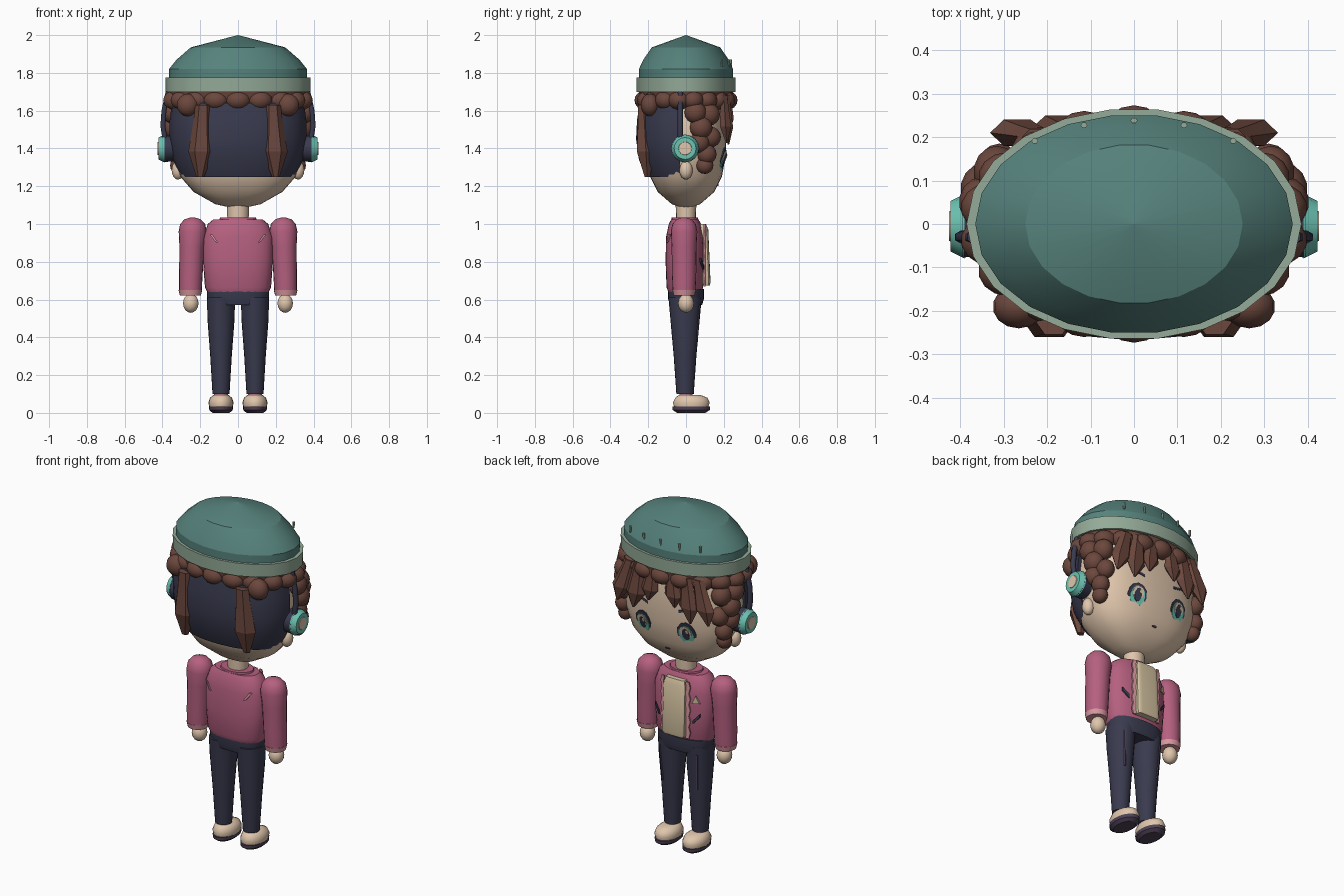
import bpy, bmesh, math
from mathutils import Vector

cube = bpy.data.objects.get("Cube")
if cube:
    bpy.data.objects.remove(cube, do_unlink=True)


def material(name, hex_code):
    """Flat material from an sRGB hex code, stored as linear values."""
    srgb = [int(hex_code[i:i + 2], 16) / 255 for i in (0, 2, 4)]
    col = [c / 12.92 if c < 0.04 else ((c + 0.055) / 1.055) ** 2.4 for c in srgb] + [1]
    m = bpy.data.materials.new(name)
    m.use_nodes = True
    m.diffuse_color = col
    m.node_tree.nodes["Principled BSDF"].inputs["Base Color"].default_value = col
    return m


GREEN = material("hat green", "56827C")
SAGE = material("band sage", "94AB98")
BROWN = material("hair brown", "6B473D")
NAVY = material("dark navy", "393A4E")
SKIN = material("skin", "E0C6AC")
PINK = material("jacket pink", "B5607F")
ROSE = material("trim rose", "D998A0")
MINT = material("mint", "6CC3B2")
CREAM = material("cream", "D6C4A2")
PLUM = material("plum", "4F4257")


def finish(name, bm, mat, angle=32):
    """Turn a bmesh into an object, smooth below the given angle."""
    bmesh.ops.recalc_face_normals(bm, faces=bm.faces[:])
    me = bpy.data.meshes.new(name)
    bm.to_mesh(me)
    bm.free()
    me.materials.append(mat)
    ob = bpy.data.objects.new(name, me)
    bpy.context.collection.objects.link(ob)
    if angle:
        me.polygons.foreach_set("use_smooth", [True] * len(me.polygons))
        me.set_sharp_from_angle(angle=math.radians(angle))
    return ob


def loft(name, rings, mat, segs=24, power=2, center=(0, 0), arc=(0, 2 * math.pi), angle=32):
    """Stack of super-ellipse rings (z, rx, ry, dx, dy), capped at both ends."""
    bm = bmesh.new()
    full = arc[1] - arc[0] > 6.28
    loops = []
    for ring in rings:
        z, rx, ry, dx, dy = (tuple(ring) + (0, 0))[:5]
        loop = []
        for i in range(segs):
            a = arc[0] + (arc[1] - arc[0]) * i / (segs if full else segs - 1)
            c, s = math.cos(a), math.sin(a)
            px = math.copysign(abs(c) ** (2 / power), c) * rx
            py = math.copysign(abs(s) ** (2 / power), s) * ry
            loop.append(bm.verts.new((center[0] + dx + px, center[1] + dy + py, z)))
        loops.append(loop)
    for a, b in zip(loops, loops[1:]):
        for i in range(segs):
            j = (i + 1) % segs
            bm.faces.new((a[i], a[j], b[j], b[i]))
    bm.faces.new(loops[0])
    bm.faces.new(loops[-1])
    bmesh.ops.remove_doubles(bm, verts=bm.verts[:], dist=1e-5)
    return finish(name, bm, mat, angle)


def ball(name, loc, size, mat, segs=14, rows=8):
    bm = bmesh.new()
    bmesh.ops.create_uvsphere(bm, u_segments=segs, v_segments=rows, radius=1)
    for v in bm.verts:
        v.co = Vector(loc) + v.co * Vector(size)
    return finish(name, bm, mat, 50)


def disc(name, x, y, z, r0, r1, depth, mat, segs=16):
    """Disc facing sideways, radius r0 inside and r1 outside."""
    rings = [(0, r0, r0), (depth, r1, r1)]
    ob = loft(name, rings, mat, segs)
    ob.rotation_euler = (0, math.copysign(math.pi / 2, x), 0)
    ob.location = (x, y, z)
    return ob


def tube(name, points, radius, mat):
    cu = bpy.data.curves.new(name, "CURVE")
    cu.dimensions = "3D"
    cu.bevel_depth = radius
    cu.bevel_resolution = 1
    cu.use_fill_caps = True
    sp = cu.splines.new("POLY")
    sp.points.add(len(points) - 1)
    for p, co in zip(sp.points, points):
        p.co = (*co, 1)
    ob = bpy.data.objects.new(name, cu)
    cu.materials.append(mat)
    bpy.context.collection.objects.link(ob)


def plate(name, outline, surface, mat, lift=0.004, side=1):
    """Thin plate with an (x, z) outline, laid over a body surface."""
    bm = bmesh.new()
    face = bm.faces.new([bm.verts.new((x, side * (surface(x, z) + lift), z)) for x, z in outline])
    ext = bmesh.ops.extrude_face_region(bm, geom=[face])["geom"]
    for v in ext:
        if isinstance(v, bmesh.types.BMVert):
            v.co.y -= side * 0.008
    return finish(name, bm, mat, 0)


def oval(cx, cz, rx, rz, n=12):
    return [(cx + rx * math.cos(2 * math.pi * i / n), cz + rz * math.sin(2 * math.pi * i / n)) for i in range(n)]


def lock(name, top, tip, width, depth, blunt=0.12):
    """Faceted strand of hair from top to tip, widest past the middle."""
    top, tip = Vector(top), Vector(tip)
    rings = []
    for t, w in ((0, 0.6), (0.3, 0.75), (0.65, 1), (1, blunt)):
        p = top.lerp(tip, t)
        rings.append((p.z, width * w, depth * w, p.x, p.y))
    return loft(name, rings, BROWN, 6, angle=0)


def head_y(x, z):
    t = min(max((z - 1.17) / 0.2, 0), 1)
    rx, ry = 0.235 + 0.11 * t, 0.155 + 0.057 * t
    return ry * max(1 - (abs(x) / rx) ** 2.5, 0.02) ** 0.4


def torso_y(x, z):
    return 0.102 * max(1 - (abs(x) / 0.185) ** 2.5, 0.02) ** 0.4


# Head and neck
loft("head", [(1.085, 0.03, 0.02), (1.105, 0.12, 0.075), (1.17, 0.235, 0.15), (1.25, 0.305, 0.19),
              (1.37, 0.345, 0.212), (1.5, 0.35, 0.213), (1.62, 0.335, 0.205), (1.72, 0.3, 0.18)], SKIN, 32, 2.5)
loft("neck", [(0.99, 0.055, 0.052), (1.12, 0.06, 0.055)], SKIN, 16)
loft("back_hair", [(1.25, 0.30, 0.20), (1.34, 0.345, 0.24), (1.45, 0.362, 0.255), (1.55, 0.362, 0.25),
                   (1.64, 0.35, 0.235)], NAVY, 20, 2.3, (0, -0.01), (math.pi * 1.02, math.pi * 1.98))

# Beanie
loft("hat_crown", [(1.70, 0.365, 0.252), (1.82, 0.365, 0.252), (1.87, 0.325, 0.228), (1.935, 0.25, 0.183),
                   (2.0, 0.001, 0.001)], GREEN, 22, angle=24)
loft("hat_band", [(1.70, 0.383, 0.264), (1.775, 0.385, 0.266)], SAGE, 22)
for x in (-0.228, -0.115, 0, 0.115, 0.228):
    y = 0.235 * math.sqrt(1 - (x / 0.38) ** 2)
    loft("hat_stitch", [(1.835, 0.006, 0.006), (1.87, 0.008, 0.007)], SAGE, 6, center=(x, y + 0.003))

# Curls under the band
for i in range(18):
    a = math.pi / 2 + 2 * math.pi * i / 18
    ball("hair_curl", (0.335 * math.cos(a), 0.215 * math.sin(a), 1.655), (0.068, 0.058, 0.052), BROWN)
loft("hair_under_band", [(1.62, 0.355, 0.235), (1.7, 0.372, 0.25)], BROWN, 24)

for s in (1, -1):
    # Side curls in front of the ears
    for y, z, x, r in ((0.05, 1.59, 0.35, 0.058), (0.12, 1.58, 0.315, 0.06), (0.08, 1.51, 0.345, 0.06),
                       (0.13, 1.46, 0.31, 0.055), (0.07, 1.43, 0.34, 0.055), (0.11, 1.37, 0.325, 0.052),
                       (0.10, 1.31, 0.32, 0.045)):
        ball("side_curl", (s * x, y, z), (r * 0.9, r, r), BROWN)
    # Strands behind and fringe over the face
    lock("back_lock", (s * 0.185, -0.225, 1.63), (s * 0.20, -0.205, 1.25), 0.068, 0.055, 0.3)
    ball("back_corner_curl", (s * 0.265, -0.19, 1.63), (0.06, 0.05, 0.06), BROWN)
    lock("fringe_outer", (s * 0.22, 0.2, 1.68), (s * 0.295, 0.215, 1.43), 0.062, 0.035)
    lock("fringe_long", (s * 0.15, 0.215, 1.68), (s * 0.185, 0.225, 1.42), 0.062, 0.032)
    lock("fringe_short", (s * 0.06, 0.225, 1.68), (s * 0.085, 0.23, 1.49), 0.055, 0.028)

    # Ear and headphone
    ball("ear", (s * 0.318, 0, 1.285), (0.034, 0.035, 0.05), SKIN)
    disc("headphone_pad", s * 0.335, -0.005, 1.4, 0.068, 0.072, 0.06, NAVY)
    disc("headphone_cup", s * 0.39, -0.005, 1.4, 0.074, 0.058, 0.032, MINT)
    disc("headphone_centre", s * 0.415, -0.005, 1.4, 0.038, 0.034, 0.01, SKIN)
    tube("headphone_band", [(s * x, -0.03, z) for x, z in ((0.385, 1.44), (0.398, 1.52), (0.392, 1.6), (0.37, 1.7))],
         0.015, NAVY)

    # Eye, brow and blush
    ex, ez = s * 0.14, 1.335
    plate("eye_rim", oval(ex, ez, 0.056, 0.07), head_y, NAVY, 0.006)
    plate("eye_iris", oval(ex, ez - 0.004, 0.044, 0.055), head_y, MINT, 0.009)
    plate("eye_light", oval(ex, ez + 0.012, 0.033, 0.036), head_y, SKIN, 0.011)
    plate("eye_pupil", oval(ex, ez, 0.021, 0.036), head_y, NAVY, 0.013)
    plate("eye_glint", oval(ex - 0.012, ez + 0.02, 0.009, 0.012, 8), head_y, CREAM, 0.015)
    plate("brow", [(s * 0.10, 1.455), (s * 0.175, 1.475), (s * 0.175, 1.487), (s * 0.10, 1.47)], head_y, NAVY)
    plate("blush", oval(s * 0.205, 1.24, 0.028, 0.014), head_y, ROSE, 0.005)

    # Arm, cuff and hand
    loft("sleeve", [(0.64, 0.06, 0.06, s * 0.012), (0.72, 0.062, 0.064, s * 0.01), (0.88, 0.066, 0.066, s * 0.004),
                    (0.96, 0.074, 0.07), (1.0, 0.066, 0.062), (1.025, 0.043, 0.04), (1.035, 0.01, 0.01)],
         PINK, 20, center=(s * 0.24, -0.01), angle=45)
    loft("cuff", [(0.622, 0.056, 0.056), (0.65, 0.0625, 0.0625)], ROSE, 20, center=(s * 0.252, -0.01))
    ball("hand", (s * 0.25, 0, 0.58), (0.042, 0.042, 0.05), SKIN)

    # Leg and shoe
    loft("trouser_leg", [(0.1, 0.045, 0.046), (0.3, 0.057, 0.06), (0.5, 0.072, 0.078), (0.61, 0.074, 0.088)],
         NAVY, 20, center=(s * 0.09, -0.005))
    loft("ankle", [(0.06, 0.036, 0.036), (0.115, 0.036, 0.036)], ROSE, 14, center=(s * 0.09, 0))
    loft("shoe", [(0.03, 0.062, 0.09), (0.055, 0.067, 0.097), (0.08, 0.058, 0.085), (0.096, 0.038, 0.055, 0, -0.01)],
         SKIN, 20, center=(s * 0.09, 0.028), angle=60)
    loft("sole", [(0, 0.045, 0.075), (0.015, 0.062, 0.098), (0.034, 0.064, 0.1)], PLUM, 20,
         center=(s * 0.09, 0.028))
    tube("trouser_seam", [(s * x, y, z) for x, y, z in ((0.12, 0.07, 0.57), (0.115, 0.062, 0.45), (0.11, 0.055, 0.36))],
         0.006, PLUM)

    # Jacket details
    zig = [(s * (0.088 + 0.008 * (i % 2)), 0.67 + 0.033 * i) for i in range(11)]
    back = [(s * (0.07 + 0.003 * (i % 2)), 0.67 + 0.033 * i) for i in range(10, -1, -1)]
    plate("jacket_trim", zig + back, torso_y, ROSE, 0.006)
    plate("pocket", [(s * 0.11, 0.76), (s * 0.145, 0.80), (s * 0.145, 0.82), (s * 0.11, 0.78)], torso_y, NAVY, 0.006)
    plate("back_slash", [(s * 0.105, 0.90), (s * 0.12, 0.905), (s * 0.15, 0.945), (s * 0.135, 0.945)],
          lambda x, z: torso_y(x, z) + 0.01, ROSE, 0.005, -1)

# Nose and mouth
plate("nose", oval(0, 1.275, 0.007, 0.006, 6), head_y, ROSE)
plate("mouth", oval(0, 1.205, 0.016, 0.005, 8), head_y, PLUM, 0.008)

# Jacket body, collar and shirt
loft("jacket", [(0.64, 0.162, 0.088), (0.665, 0.175, 0.097), (0.8, 0.185, 0.102), (0.93, 0.185, 0.1),
                (1.0, 0.16, 0.085), (1.025, 0.13, 0.072)], PINK, 28, 2.4, (0, -0.006))
loft("collar", [(1.015, 0.1, 0.072), (1.035, 0.095, 0.07)], PINK, 20, center=(0, -0.006))
loft("shirt_panel", [(0.675, 0.066, 0.022, 0, 0.004), (0.69, 0.073, 0.026, 0, 0.004), (0.97, 0.07, 0.026, 0, -0.008),
                     (1.0, 0.06, 0.02, 0, -0.014)], CREAM, 20, 5, (0, 0.1), angle=35)
plate("badge", [(-0.105, 0.88), (-0.145, 0.88), (-0.125, 0.925)], torso_y, CREAM, 0.007)

# Trouser waist
loft("trouser_waist", [(0.57, 0.15, 0.085), (0.6, 0.163, 0.094), (0.655, 0.165, 0.095)], NAVY, 24, 2.4)
